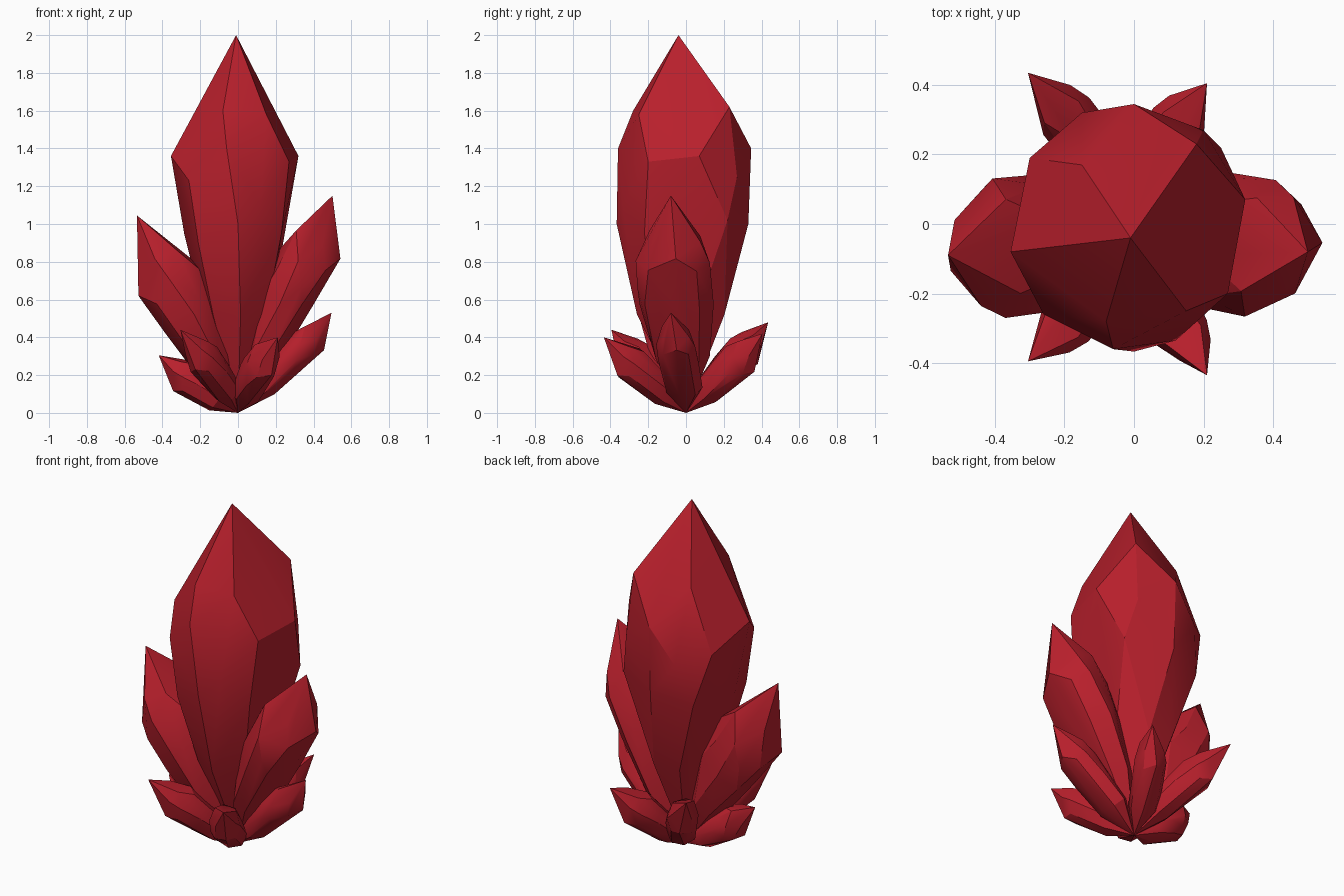
import bpy, bmesh, math
from mathutils import Vector

if "Cube" in bpy.data.objects:
    bpy.data.objects.remove(bpy.data.objects["Cube"])

red = bpy.data.materials.new("crystal red")
red.diffuse_color = (0.48, 0.014, 0.025, 1)
red.use_nodes = True
red.node_tree.nodes["Principled BSDF"].inputs["Base Color"].default_value = red.diffuse_color

# Facet corners of the tall crystal; the smaller ones are scaled copies
CORNERS = [
    (0.18, 0.23, 1.62), (-0.08, -0.28, 1.6), (-0.15, 0.17, 1.6), (0.15, -0.25, 1.58),
    (0.32, 0.07, 1.36), (-0.355, -0.08, 1.36), (0, 0.345, 1.4),
    (-0.06, -0.36, 1.4), (0.27, -0.2, 1.33), (-0.30, 0.19, 1.25),
    (-0.26, -0.26, 1.23), (0.20, 0.27, 1.25), (-0.15, 0.32, 1.2),
    (0, -0.367, 1.0), (0.12, -0.335, 1.1), (0, 0.33, 1.0),
    (0.25, 0.22, 1.02), (-0.285, -0.05, 0.95), (-0.22, 0.25, 0.95),
    (0.23, -0.22, 0.95), (-0.21, -0.26, 0.9),
]
# Lower ring where the shaft tapers into the root
ROOT_RING = []
for i in range(7):
    a = math.tau * i / 7 + 0.3
    ROOT_RING.append((0.18 * math.cos(a), 0.24 * math.sin(a) - 0.02, 0.52))


def crystal(name, tip, thick=1.0, wide=1.0, bow=(0, 0, 0), lift=1.0, root=1.0,
            upright=False):
    """Faceted crystal from the origin to tip. bow bends the shaft, lift moves
    the outer shoulder towards the tip, root fattens the lower ring."""
    tip, bow = Vector(tip), Vector(bow)
    if upright:
        up, side, axis = Vector((1, 0, 0)), Vector((0, 1, 0)), Vector((0, 0, 2))
    else:
        axis = tip
        side = axis.cross(Vector((0, 0, 1))).normalized()
        up = side.cross(axis.normalized())
    bm = bmesh.new()
    bm.verts.new((0, 0, 0))
    bm.verts.new(tip)
    low = [(x * root, y * root, z) for x, y, z in ROOT_RING]
    for x, y, z in CORNERS + low:
        t = z / 2 * (lift if x < -0.2 else 1)
        bm.verts.new(axis * t + up * (x * thick) + side * (y * wide)
                     + bow * math.sin(math.pi * t))
    hull = bmesh.ops.convex_hull(bm, input=bm.verts[:])
    spare = {g for g in hull["geom_interior"] + hull["geom_unused"]
             if isinstance(g, bmesh.types.BMVert)}
    bmesh.ops.delete(bm, geom=list(spare), context="VERTS")
    bmesh.ops.recalc_face_normals(bm, faces=bm.faces[:])
    mesh = bpy.data.meshes.new(name)
    bm.to_mesh(mesh)
    bm.free()
    mesh.materials.append(red)
    ob = bpy.data.objects.new(name, mesh)
    bpy.context.collection.objects.link(ob)
    bpy.ops.object.select_all(action="DESELECT")
    ob.select_set(True)
    bpy.context.view_layer.objects.active = ob
    bpy.ops.object.shade_smooth_by_angle(angle=math.radians(25))


# Tall centre crystal
crystal("main_crystal", (-0.01, -0.04, 2.0), upright=True)

# Two medium crystals leaning out to the sides
crystal("left_crystal", (-0.535, -0.09, 1.045), 0.55, 0.57, root=1.1)
crystal("right_crystal", (0.50, -0.08, 1.15), 0.47, 0.57, (0, -0.02, 0), 1.13, 1.1)

# Small crystals fanned around the root
crystal("right_shard", (0.495, -0.08, 0.53), 0.28, 0.30, (0, 0, -0.01), 1.13, 1.4)
crystal("left_shard", (-0.42, -0.04, 0.305), 0.29, 0.27, (0, 0, -0.01), 1.0, 1.4)
for name, tip, wide in (
    ("front_right_shard", (0.21, -0.435, 0.40), 0.24),
    ("front_left_shard", (-0.305, -0.395, 0.44), 0.24),
    ("back_left_shard", (-0.305, 0.435, 0.48), -0.24),
    ("back_right_shard", (0.21, 0.405, 0.42), 0.24),
):
    inward = -0.025 if tip[0] > 0 else 0.025
    crystal(name, tip, 0.30, wide, (inward, 0, -0.005), 1.05, 1.4)
